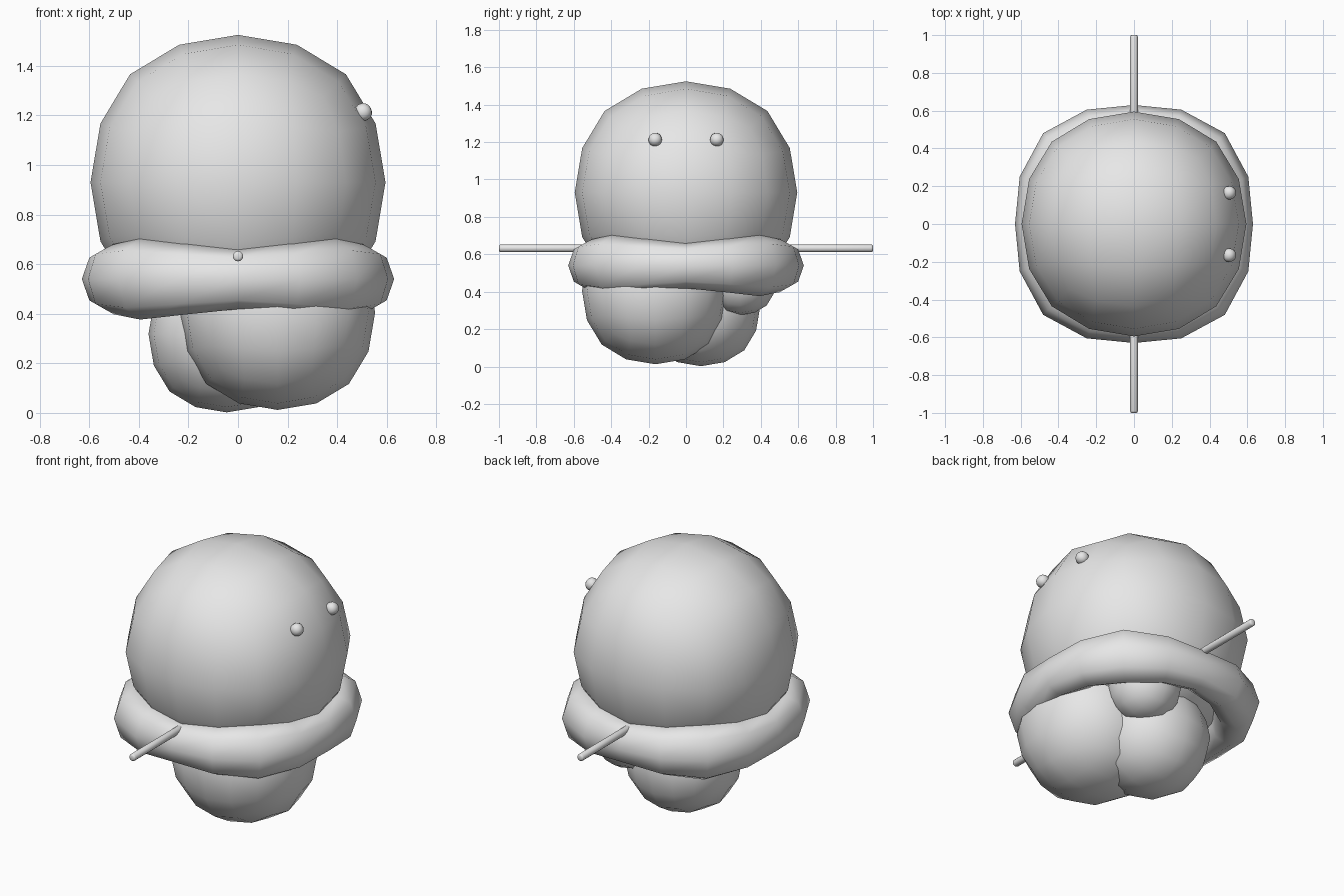
import bpy, bmesh, math
from mathutils import Matrix

if "Cube" in bpy.data.objects:
    bpy.data.objects.remove(bpy.data.objects["Cube"])

grey = bpy.data.materials.new("plain_grey")
grey.diffuse_color = (0.8, 0.8, 0.8, 1)
grey.use_nodes = True
grey.node_tree.nodes["Principled BSDF"].inputs["Base Color"].default_value = grey.diffuse_color


def add(name, bm):
    bmesh.ops.recalc_face_normals(bm, faces=bm.faces[:])
    for f in bm.faces:
        f.smooth = True
    me = bpy.data.meshes.new(name)
    bm.to_mesh(me)
    bm.free()
    me.materials.append(grey)
    ob = bpy.data.objects.new(name, me)
    bpy.context.collection.objects.link(ob)
    return ob


def ball(name, centre, r, tilt=0.0):
    """Rounded cube: two subdivisions shrink its half-size to 0.8785."""
    bm = bmesh.new()
    bmesh.ops.create_cube(bm, size=2 * r / 0.8785)
    ob = add(name, bm)
    ob.location = centre
    ob.rotation_euler.y = tilt
    sub = ob.modifiers.new("round", 'SUBSURF')
    sub.levels = sub.render_levels = 2
    sub.use_limit_surface = False
    return ob


# Head and the three lumps below it
ball("head", (0, 0, 0.93), 0.595)
ball("large_lump", (0.16, -0.163, 0.405), 0.393)
ball("medium_lump", (-0.045, 0.08, 0.318), 0.316)
ball("small_lump", (0.17, 0.29, 0.468), 0.193)

# Collar: ring that is wider and thicker at its four diagonal corners
bm = bmesh.new()
N, M = 16, 8
rings = []
for i in range(N):
    a = 2 * math.pi * i / N
    k = math.cos(4 * a)
    outer, half_h, half_w = 0.655 - 0.025 * k, 0.1425 - 0.021 * k, 0.113 - 0.01 * k
    ring = []
    for j in range(M):
        t = 2 * math.pi * j / M
        r = outer - half_w + half_w * math.cos(t)
        z = 0.54 + half_h * math.sin(t)
        ring.append(bm.verts.new((r * math.cos(a), r * math.sin(a), z)))
    rings.append(ring)
for i in range(N):
    p, q = rings[i], rings[(i + 1) % N]
    for j in range(M):
        n = (j + 1) % M
        bm.faces.new((p[j], q[j], q[n], p[n]))
add("collar", bm)

for side, label in ((1, "back"), (-1, "front")):
    # Thin arms with rounded tips
    bm = bmesh.new()
    bmesh.ops.create_cone(bm, cap_ends=True, segments=12, radius1=0.021,
                          radius2=0.021, depth=0.6,
                          matrix=Matrix.Rotation(math.pi / 2, 4, 'X'))
    rims = [e for e in bm.edges if abs(e.verts[0].co.y - e.verts[1].co.y) < 0.01]
    bmesh.ops.bevel(bm, geom=rims, offset=0.01, segments=2, profile=0.5,
                    affect='EDGES')
    add(label + "_arm", bm).location = (0, side * 0.7, 0.632)

    # Eyes look toward +x
    ball(label + "_eye", (0.504, side * 0.165, 1.213), 0.036, -0.5)
